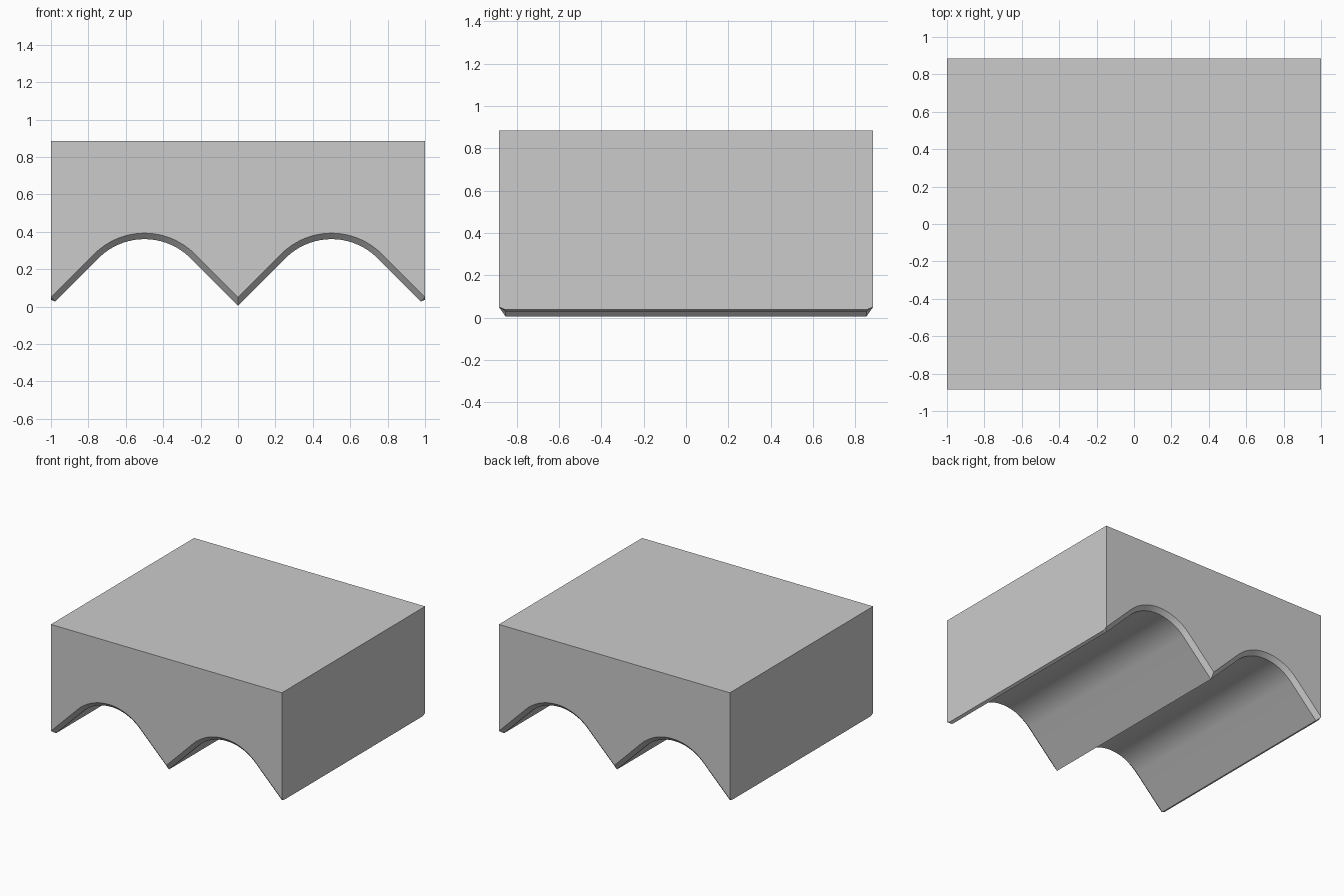
import bpy, bmesh
from math import sin, cos, radians, sqrt

if "Cube" in bpy.data.objects:
    bpy.data.objects.remove(bpy.data.objects["Cube"])

HALF_X, HALF_Y, TOP = 1.0, 0.885, 0.885
TIP, APEX, BEVEL, STEPS = 0.005, 0.361, 0.032, 24

# arch radius so that the arc runs tangent into the 45 degree slopes
RADIUS = (0.5 + TIP - APEX) / (sqrt(2) - 1)
CENTRE_Z = APEX - RADIUS


def profile(offset):
    """Half-turn symmetric twin-arch outline; offset moves the arches into the block."""
    r, tip, c = RADIUS + offset, TIP + offset * sqrt(2), BEVEL / sqrt(2)
    right = [(0, tip)]
    for i in range(STEPS + 1):
        a = radians(135 - 90 * i / STEPS)
        right.append((0.5 + r * cos(a), CENTRE_Z + r * sin(a)))
    if offset:
        # both foot points meet at the corner of the end face
        right += [(HALF_X, tip), (HALF_X, tip)]
    else:
        right += [(HALF_X - c, tip + c), (HALF_X, tip + BEVEL)]
    right.append((HALF_X, TOP))
    return right + [(-x, z) for x, z in reversed(right[1:])]


# block lofted through four sections, with the bevelled arch rims at both ends
bm = bmesh.new()
sections = []
for y, offset in ((-HALF_Y, BEVEL), (-HALF_Y + BEVEL, 0),
                  (HALF_Y - BEVEL, 0), (HALF_Y, BEVEL)):
    sections.append([bm.verts.new((x, y, z)) for x, z in profile(offset)])
n = len(sections[0])
for a, b in zip(sections, sections[1:]):
    for i in range(n):
        j = (i + 1) % n
        bm.faces.new((a[i], a[j], b[j], b[i]))
bm.faces.new(sections[0])
bm.faces.new(sections[-1])

# merge the doubled foot points and join flat areas
bmesh.ops.remove_doubles(bm, verts=bm.verts, dist=1e-5)
bmesh.ops.recalc_face_normals(bm, faces=bm.faces)
bmesh.ops.dissolve_limit(bm, angle_limit=radians(0.1), verts=bm.verts, edges=bm.edges)

mesh = bpy.data.meshes.new("arched_block")
bm.to_mesh(mesh)
bm.free()
block = bpy.data.objects.new("arched_block", mesh)
bpy.context.collection.objects.link(block)
bpy.context.view_layer.objects.active = block
block.select_set(True)
bpy.ops.object.shade_smooth_by_angle(angle=radians(20))
